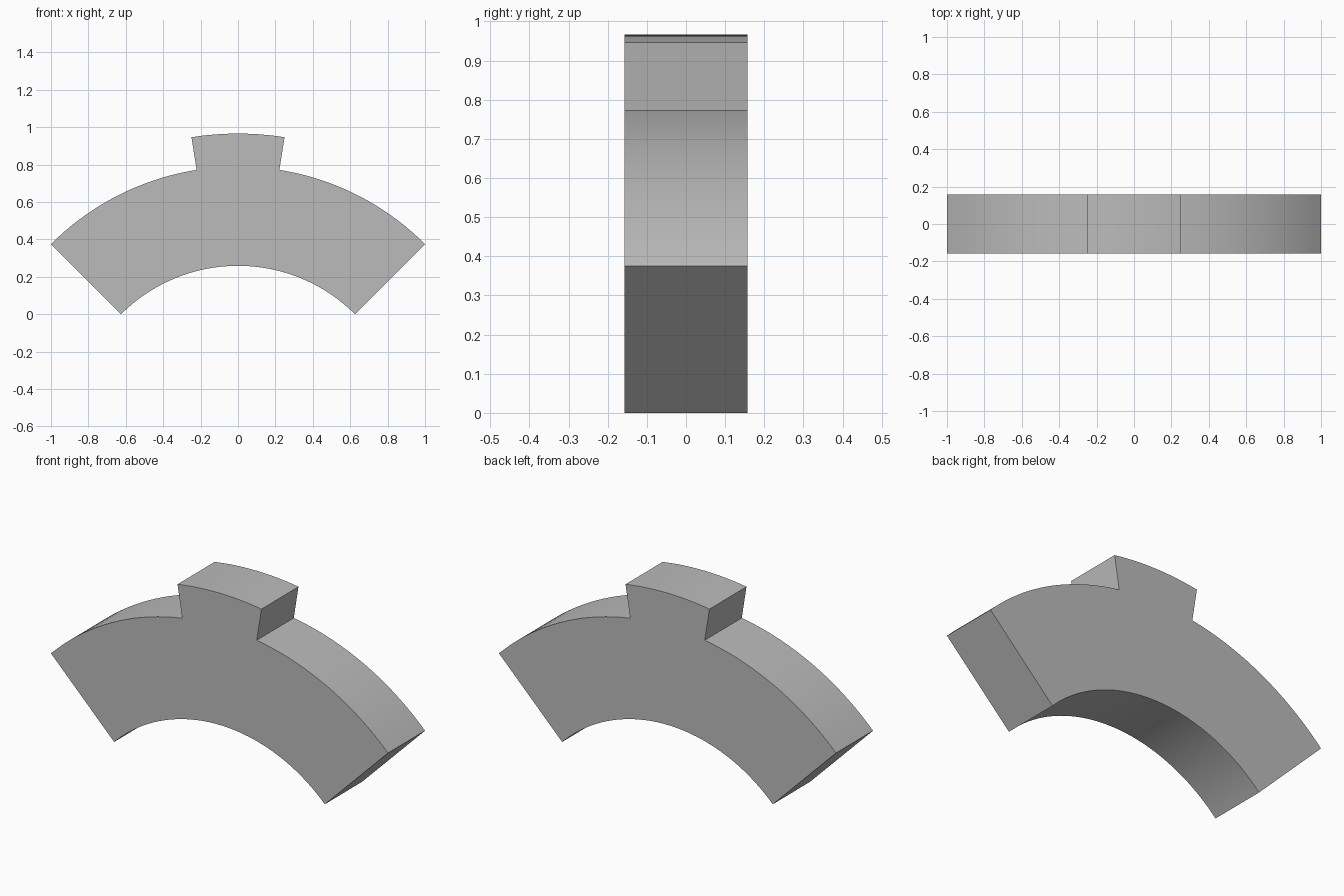
import bpy
import bmesh
from math import sin, cos, radians, sqrt
from mathutils import Vector

if "Cube" in bpy.data.objects:
    bpy.data.objects.remove(bpy.data.objects["Cube"], do_unlink=True)

# Arc layout, all concentric about a point below the ground
CENTRE_Z = -0.625
INNER_R = 0.625 * sqrt(2)
OUTER_R = sqrt(2)
TAB_R = 1.591
HALF_SPAN = 45
TAB_SPAN = 9
DEPTH = 0.314


def arc(radius, start, end, steps):
    """Points on an arc, with angles in degrees from straight up towards +x."""
    angles = [radians(start + (end - start) * i / steps) for i in range(steps + 1)]
    return [Vector((radius * sin(a), -DEPTH / 2, CENTRE_Z + radius * cos(a))) for a in angles]


# Grey material
grey = bpy.data.materials.new("plain grey")
grey.use_nodes = True
colour = (0.5, 0.5, 0.5, 1)
grey.diffuse_color = colour
grey.node_tree.nodes["Principled BSDF"].inputs["Base Color"].default_value = colour

# Closed outline: outer arc, raised tab, outer arc, then back along the inner arc
outline = (arc(OUTER_R, -HALF_SPAN, -TAB_SPAN, 18)
           + arc(TAB_R, -TAB_SPAN, TAB_SPAN, 12)
           + arc(OUTER_R, TAB_SPAN, HALF_SPAN, 18)
           + arc(INNER_R, HALF_SPAN, -HALF_SPAN, 48))

# Extrude the outline from front to back
bm = bmesh.new()
front = bm.faces.new([bm.verts.new(p) for p in outline])
result = bmesh.ops.extrude_face_region(bm, geom=[front], use_keep_orig=True)
back_verts = [g for g in result["geom"] if isinstance(g, bmesh.types.BMVert)]
bmesh.ops.translate(bm, verts=back_verts, vec=(0, DEPTH, 0))
bmesh.ops.recalc_face_normals(bm, faces=bm.faces)

mesh = bpy.data.meshes.new("arched_block_with_tab")
bm.to_mesh(mesh)
bm.free()
mesh.materials.append(grey)
block = bpy.data.objects.new("arched_block_with_tab", mesh)
bpy.context.collection.objects.link(block)

# Smooth arcs, sharp corners
bpy.ops.object.select_all(action="DESELECT")
block.select_set(True)
bpy.context.view_layer.objects.active = block
bpy.ops.object.shade_smooth_by_angle(angle=radians(30))
